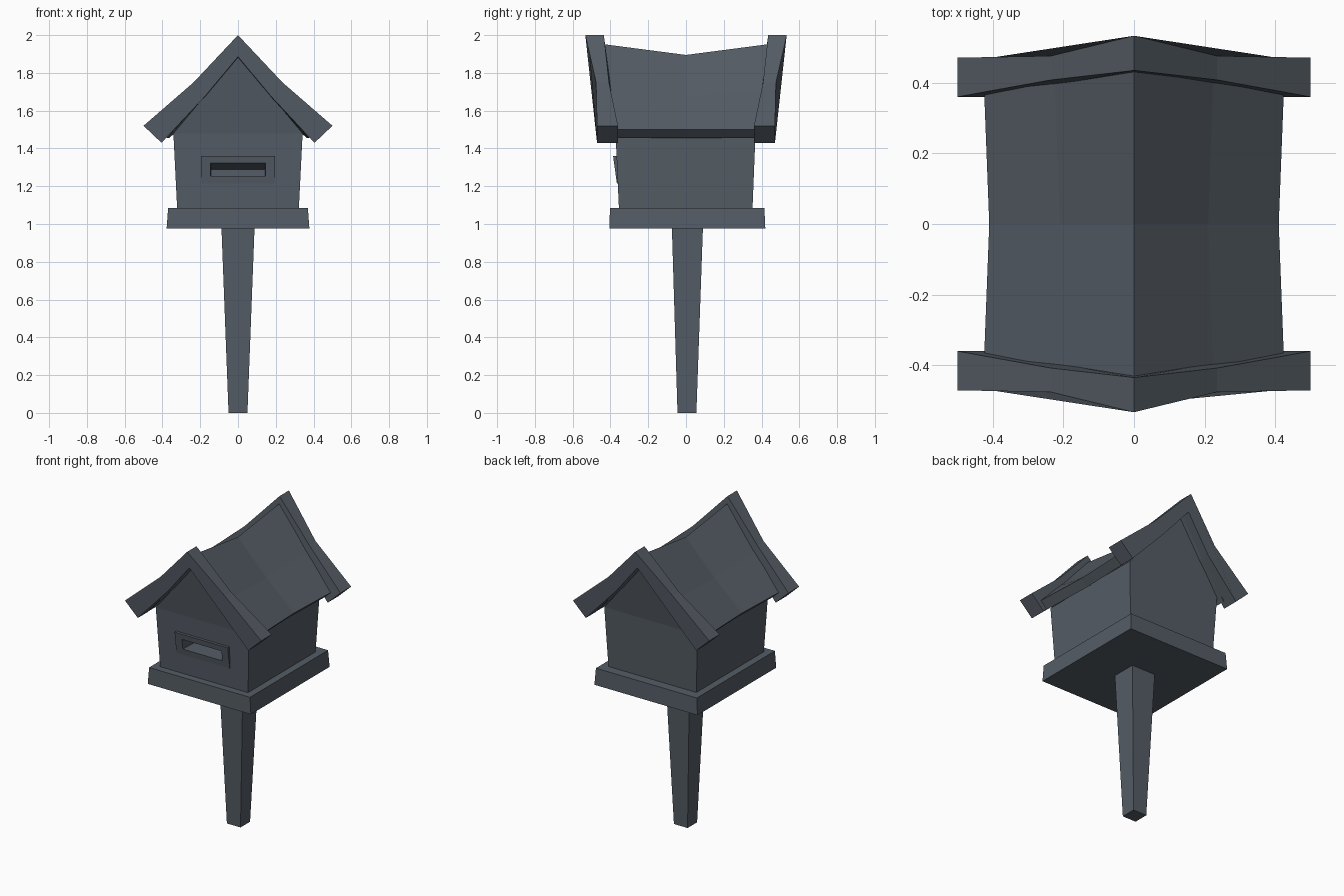
import bpy
import bmesh

old = bpy.data.objects.get("Cube")
if old:
    bpy.data.objects.remove(old, do_unlink=True)

# Single slate colour
slate = bpy.data.materials.new("slate_grey")
slate.use_nodes = True
COLOUR = (0.09, 0.108, 0.13, 1.0)
slate.diffuse_color = COLOUR
bsdf = slate.node_tree.nodes["Principled BSDF"]
bsdf.inputs["Base Color"].default_value = COLOUR
bsdf.inputs["Roughness"].default_value = 0.8


def loft(name, rings):
    """Closed flat-shaded solid through rings of equal point count."""
    bm = bmesh.new()
    rows = [[bm.verts.new(p) for p in ring] for ring in rings]
    for a, b in zip(rows, rows[1:]):
        for i in range(len(a)):
            j = (i + 1) % len(a)
            bm.faces.new((a[i], a[j], b[j], b[i]))
    bm.faces.new(rows[0])
    bm.faces.new(rows[-1])
    bmesh.ops.recalc_face_normals(bm, faces=bm.faces)
    mesh = bpy.data.meshes.new(name)
    bm.to_mesh(mesh)
    bm.free()
    mesh.materials.append(slate)
    ob = bpy.data.objects.new(name, mesh)
    bpy.context.collection.objects.link(ob)
    return ob


def rect(x, y0, y1, z):
    return [(-x, y0, z), (x, y0, z), (x, y1, z), (-x, y1, z)]


def arch(outer, inner):
    """Mirror a half roof section (apex first) into a full closed ring."""
    def full(half):
        return [(-x, y, z) for x, y, z in half[:0:-1]] + half
    return full(outer) + full(inner)[::-1]


# Post and platform
loft("post", [rect(0.05, -0.045, 0.055, 0), rect(0.088, -0.075, 0.09, 0.99)])
loft("platform", [rect(0.378, -0.405, 0.42, 0.975),
                  rect(0.37, -0.403, 0.415, 1.085)])

# House body: flared walls closing to a leaning gable ridge
body = loft("house_body", [rect(0.322, -0.355, 0.352, 1.08),
                           rect(0.342, -0.373, 0.368, 1.48),
                           rect(0.002, -0.43, 0.43, 1.885)])

# Raised plate around the letter slot
plate = loft("slot_plate", [rect(0.195, -0.366, -0.34, 1.215),
                            rect(0.195, -0.386, -0.34, 1.36)])

# Slot recess with a sloping ceiling
cutter = loft("slot_cutter", [
    [(-x, y, 1.255), (x, y, 1.255), (x, y, top), (-x, y, top)]
    for x, y, top in ((0.15, -0.45, 1.335), (0.145, -0.375, 1.322),
                      (0.14, -0.25, 1.288))])
cutter.hide_render = True
for ob in (body, plate):
    mod = ob.modifiers.new("slot", "BOOLEAN")
    mod.operation = "DIFFERENCE"
    mod.solver = "EXACT"
    mod.object = cutter
    bpy.context.view_layer.objects.active = ob
    bpy.ops.object.modifier_apply(modifier=mod.name)
bpy.data.objects.remove(cutter, do_unlink=True)


# Sagging roof with swept-out gable ends
def roof_ring(side):
    return arch([(0, side * 0.46, 1.955), (0.225, side * 0.435, 1.705),
                 (0.425, side * 0.39, 1.5)],
                [(0, side * 0.46, 1.886), (0.18, side * 0.435, 1.672),
                 (0.377, side * 0.39, 1.455)])


middle = arch([(0, 0, 1.895), (0.21, 0, 1.68), (0.41, 0, 1.5)],
              [(0, 0, 1.83), (0.165, 0, 1.63), (0.365, 0, 1.455)])
loft("roof", [roof_ring(-1), middle, roof_ring(1)])


# Gable trim boards, front and back
def trim_ring(side, apex, apex_low, mid, eave):
    return arch([(0, side * apex, 2.0), (0.235, side * mid, 1.75),
                 (0.5, side * eave, 1.52)],
                [(0, side * apex_low, 1.885), (0.18, side * mid, 1.67),
                 (0.405, side * eave, 1.43)])


for name, side in (("front_trim", -1), ("back_trim", 1)):
    loft(name, [trim_ring(side, 0.533, 0.51, 0.476, 0.471),
                trim_ring(side, 0.435, 0.425, 0.408, 0.36)])
